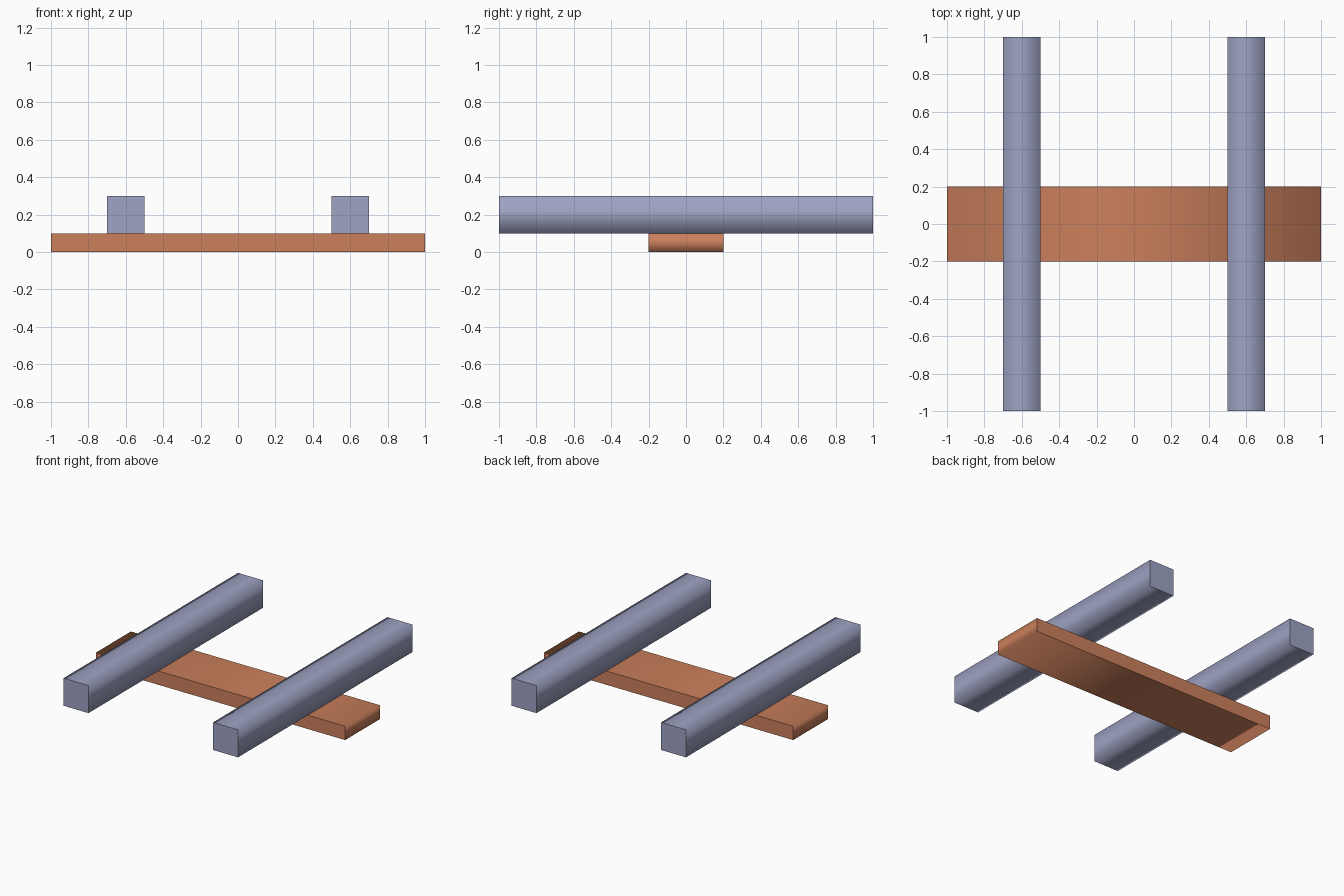
import bpy
import bmesh
from mathutils import Matrix, Vector

if "Cube" in bpy.data.objects:
    bpy.data.objects.remove(bpy.data.objects["Cube"])


def make_material(name, rgb):
    mat = bpy.data.materials.new(name)
    mat.diffuse_color = (*rgb, 1.0)
    mat.use_nodes = True
    mat.node_tree.nodes["Principled BSDF"].inputs["Base Color"].default_value = mat.diffuse_color
    return mat


def make_bar(name, size, center, axis, mat):
    """Box bar, shaded smooth around its long axis with sharp, flat ends."""
    bm = bmesh.new()
    bmesh.ops.create_cube(bm, size=1.0)
    bmesh.ops.transform(
        bm, verts=bm.verts,
        matrix=Matrix.Translation(center) @ Matrix.Diagonal((*size, 1.0)))
    bm.normal_update()
    for face in bm.faces:
        is_end = abs(face.normal[axis]) > 0.5
        face.smooth = not is_end
        if is_end:
            for edge in face.edges:
                edge.smooth = False
    mesh = bpy.data.meshes.new(name)
    bm.to_mesh(mesh)
    bm.free()
    mesh.materials.append(mat)
    obj = bpy.data.objects.new(name, mesh)
    bpy.context.collection.objects.link(obj)
    return obj


orange = make_material("terracotta", (0.604, 0.216, 0.107))
grey_blue = make_material("grey_blue", (0.342, 0.366, 0.546))

# Flat plank lying on the ground; its smooth faces run around the y axis
make_bar("cross_plank", (2.0, 0.4, 0.1), Vector((0, 0, 0.05)), 1, orange)

# Two parallel beams resting on the plank
for side, x in (("left", -0.6), ("right", 0.6)):
    make_bar(side + "_beam", (0.2, 2.0, 0.2), Vector((x, 0, 0.2)), 1, grey_blue)
